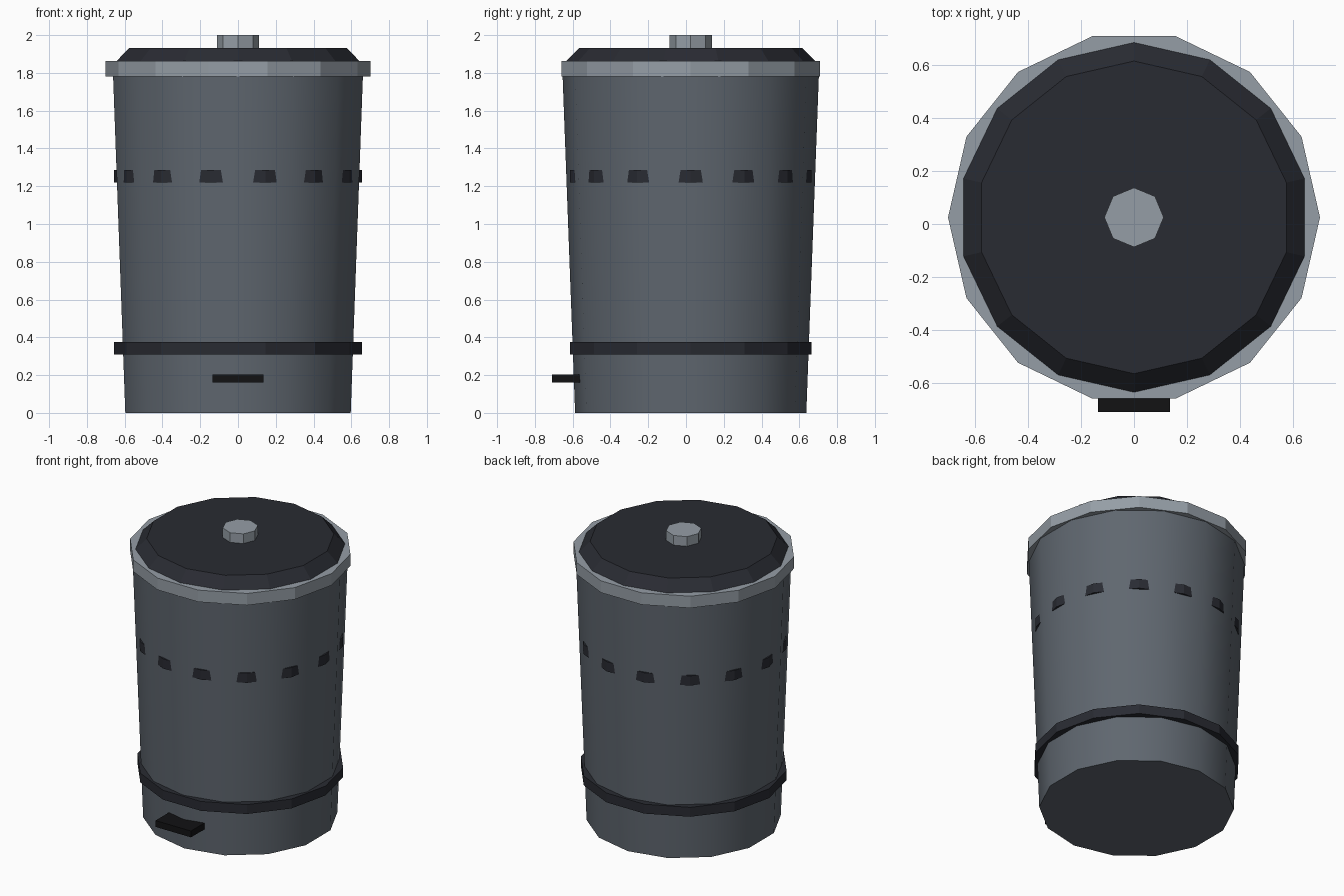
import bpy, math

if "Cube" in bpy.data.objects:
    bpy.data.objects.remove(bpy.data.objects["Cube"])

CY = 0.025  # bin axis sits slightly back, the pedal sticks out in front


def material(name, rgb):
    m = bpy.data.materials.new(name)
    m.diffuse_color = (*rgb, 1)
    m.use_nodes = True
    m.node_tree.nodes["Principled BSDF"].inputs["Base Color"].default_value = m.diffuse_color
    return m


steel = material("slate_grey", (0.115, 0.135, 0.16))
pale = material("pale_grey", (0.30, 0.34, 0.38))
dark = material("dark_grey", (0.022, 0.024, 0.032))
black = material("black", (0.006, 0.006, 0.007))


def drum(name, sides, r_low, r_high, z_low, z_high, mat, turn=0):
    bpy.ops.mesh.primitive_cone_add(
        vertices=sides, radius1=r_low, radius2=r_high, depth=z_high - z_low,
        location=(0, CY, (z_low + z_high) / 2), rotation=(0, 0, turn))
    ob = bpy.context.object
    ob.name = name
    ob.data.materials.append(mat)
    return ob


QUARTER = math.pi / 2

# Tapered body, smooth round the side with crisp ends
drum("body", 14, 0.612, 0.68, 0, 1.83, steel)
bpy.ops.object.shade_smooth_by_angle(angle=math.radians(40))

# Hoops: the upper one only pokes through the body at its corners
drum("lower_band", 14, 0.6555, 0.6555, 0.31, 0.375, dark, QUARTER)
drum("upper_band", 14, 0.6555, 0.6555, 1.22, 1.287, dark, QUARTER)

# Rim, lid and knob
drum("rim", 14, 0.702, 0.702, 1.78, 1.862, pale, QUARTER)
drum("lid", 14, 0.662, 0.59, 1.86, 1.933, dark)
drum("knob", 8, 0.112, 0.112, 1.925, 2.0, pale)

# Foot pedal
bpy.ops.mesh.primitive_cube_add(size=1, location=(0, -0.625, 0.182))
pedal = bpy.context.object
pedal.name = "pedal"
pedal.scale = (0.272, 0.17, 0.044)
pedal.data.materials.append(black)
